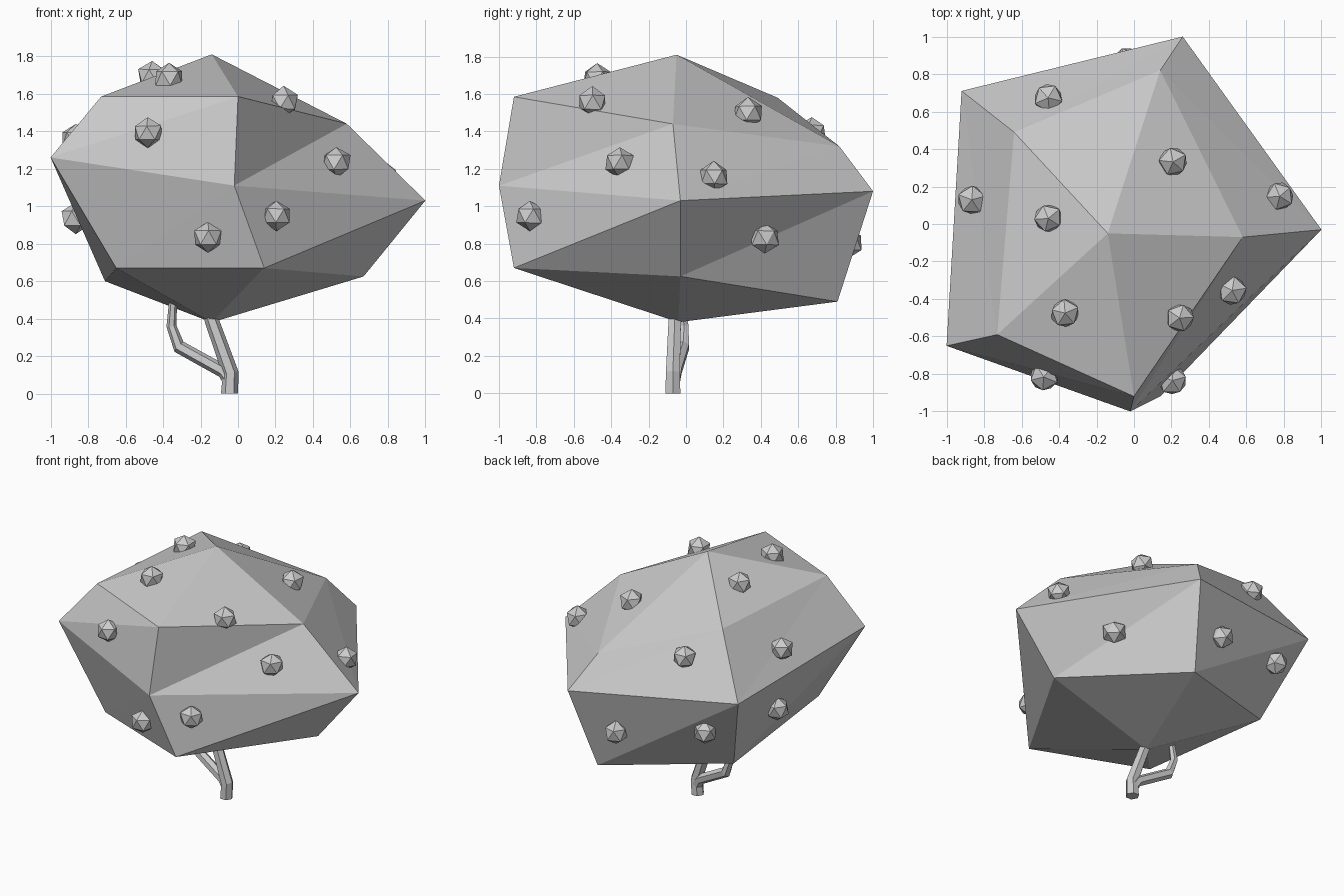
import bpy, bmesh, math, random
from mathutils import Vector, Matrix
from mathutils.bvhtree import BVHTree

if "Cube" in bpy.data.objects:
    bpy.data.objects.remove(bpy.data.objects["Cube"])

random.seed(4)


def finish(bm, name):
    bmesh.ops.recalc_face_normals(bm, faces=bm.faces)
    me = bpy.data.meshes.new(name)
    bm.to_mesh(me)
    bm.free()
    ob = bpy.data.objects.new(name, me)
    bpy.context.collection.objects.link(ob)
    return ob


def bridge(bm, a, b):
    """Join two rings with triangles, all diagonals running the same way."""
    n = len(a)
    for i in range(n):
        j = (i + 1) % n
        bm.faces.new((b[i], a[j], a[i]))
        bm.faces.new((b[i], b[j], a[j]))


def tube(name, path, radii, sides=6):
    """Faceted tapering limb along a bent path."""
    bm = bmesh.new()
    pts = [Vector(p) for p in path]
    rings = []
    for i, (p, r) in enumerate(zip(pts, radii)):
        t = (pts[min(i + 1, len(pts) - 1)] - pts[max(i - 1, 0)]).normalized()
        if i == 0 and p.z == 0:
            t = Vector((0, 0, 1))
        u = (Vector((0, 1, 0)) - t * t.y).normalized()
        v = t.cross(u)
        angles = [(k + .5) * math.tau / sides for k in range(sides)]
        rings.append([bm.verts.new(p + r * (math.cos(a) * u + math.sin(a) * v))
                      for a in angles])
    for a, b in zip(rings, rings[1:]):
        bridge(bm, a, b)
    bm.faces.new(rings[0])
    bm.faces.new(rings[-1])
    return finish(bm, name)


# Crown: irregular five-sided ball, three rings and two poles
rings = [
    [(-.73, -.59, 1.585), (0, -.92, 1.585), (.58, -.07, 1.44), (.14, .82, 1.32), (-.64, .49, 1.58)],
    [(-1, -.65, 1.26), (-.02, -1, 1.11), (1, -.03, 1.03), (.26, 1, 1.08), (-.92, .71, 1.185)],
    [(-.65, -.61, .67), (.14, -.92, .67), (.67, -.03, .625), (.15, .81, .49), (-.71, .46, .60)],
]
bm = bmesh.new()
vr = [[bm.verts.new(p) for p in ring] for ring in rings]
for a, b in zip(vr, vr[1:]):
    bridge(bm, a, b)
for ring, pole in ((vr[0], (-.14, -.05, 1.81)), (vr[2], (-.14, -.04, .38))):
    apex = bm.verts.new(pole)
    for i in range(5):
        bm.faces.new((ring[i], ring[(i + 1) % 5], apex))
bmesh.ops.recalc_face_normals(bm, faces=bm.faces)
surface = BVHTree.FromBMesh(bm)
finish(bm, "crown")

# Fruit: small upright faceted nubs seated on the crown surface
spots = [
    (-.46, .68, 1.40), (.22, .34, 1.52), (-.87, .13, 1.36), (-.46, .03, 1.70),
    (-.37, -.48, 1.70), (.78, .15, 1.16), (.53, -.36, 1.24), (.24, -.50, 1.55),
    (-.48, -.81, 1.39), (.21, -.84, .95), (-.15, -.85, .84), (-.88, .18, .93),
    (.55, .44, .81), (-.03, .84, .81), (-.63, .67, .92),
]
for i, s in enumerate(spots):
    hit, normal, _, _ = surface.find_nearest(Vector(s))
    bm = bmesh.new()
    bmesh.ops.create_icosphere(bm, subdivisions=1, radius=1)
    for v in bm.verts:
        v.co *= random.uniform(.95, 1.05)
    bm.transform(Matrix.Translation(hit + normal * .018) @
                 Matrix.Rotation(random.uniform(0, 6), 4, 'Z') @
                 Matrix.Diagonal((.083, .083, .083, 1)))
    finish(bm, f"fruit_{i + 1}")

# Trunk and side branch
tube("trunk", [(-.045, -.07, 0), (-.04, -.07, .11), (-.14, -.06, .39), (-.17, -.06, .5)],
     [.046, .043, .038, .035])
tube("branch", [(-.04, -.065, .06), (-.08, -.055, .12), (-.315, -.015, .25),
                (-.355, -.01, .36), (-.345, -.03, .52)],
     [.036, .036, .036, .027, .02])
